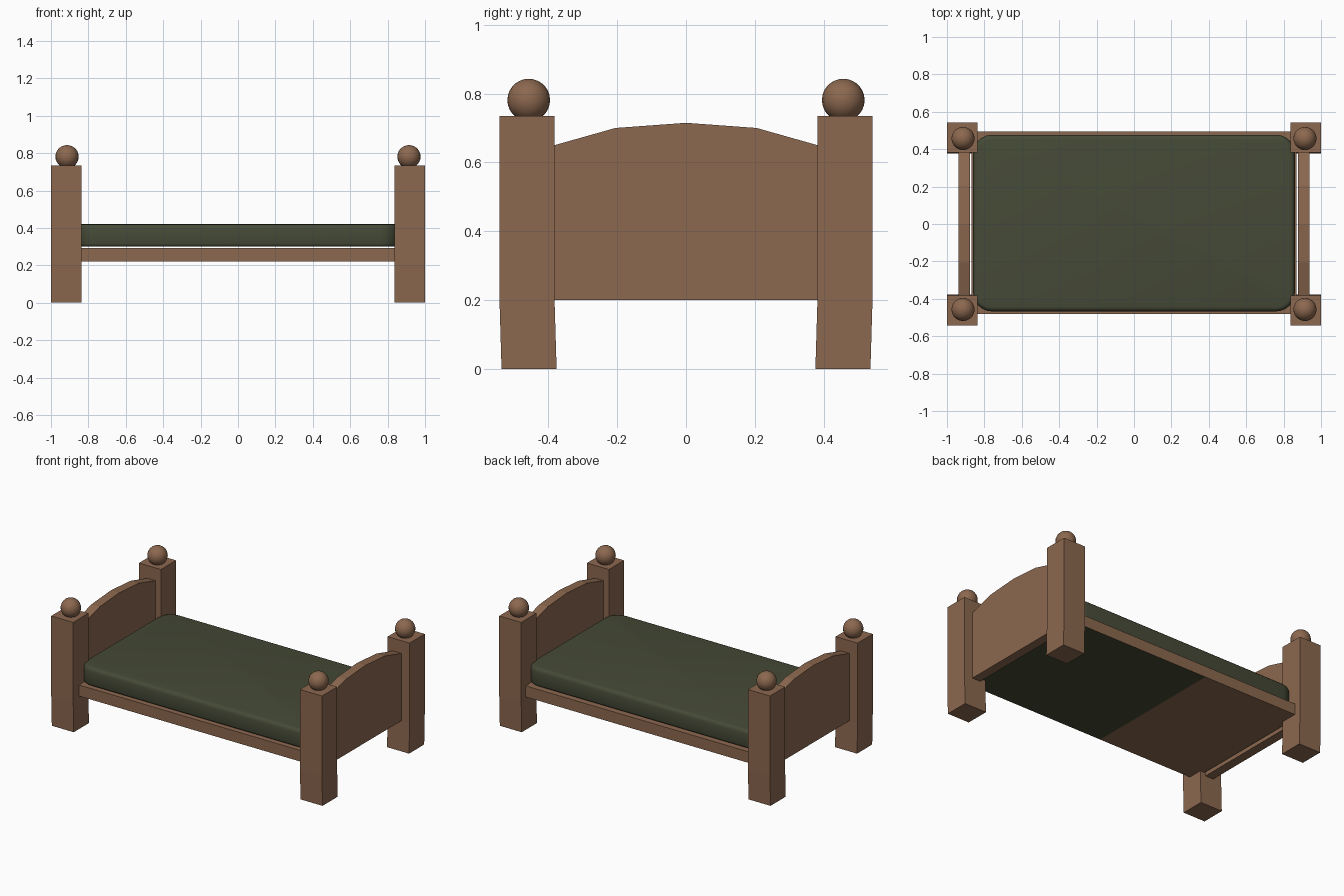
import bpy, bmesh, math

if "Cube" in bpy.data.objects:
    bpy.data.objects.remove(bpy.data.objects["Cube"])


def material(name, rgb):
    m = bpy.data.materials.new(name)
    m.diffuse_color = (*rgb, 1)
    m.use_nodes = True
    m.node_tree.nodes["Principled BSDF"].inputs["Base Color"].default_value = m.diffuse_color
    return m


wood = material("brown wood", (0.262, 0.138, 0.078))
cloth = material("dark green cloth", (0.060, 0.068, 0.037))


def finish(bm, name, *mats):
    bmesh.ops.recalc_face_normals(bm, faces=bm.faces)
    me = bpy.data.meshes.new(name)
    bm.to_mesh(me)
    bm.free()
    ob = bpy.data.objects.new(name, me)
    bpy.context.collection.objects.link(ob)
    for m in mats:
        me.materials.append(m)
    return ob


def loft(bm, rings):
    """Skin a stack of equal-length point rings and cap both ends."""
    loops = [[bm.verts.new(p) for p in r] for r in rings]
    n = len(loops[0])
    for a, b in zip(loops, loops[1:]):
        for i in range(n):
            bm.faces.new((a[i], a[(i + 1) % n], b[(i + 1) % n], b[i]))
    bm.faces.new(loops[0][::-1])
    bm.faces.new(loops[-1])


def smooth(ob, angle):
    bpy.ops.object.select_all(action='DESELECT')
    ob.select_set(True)
    bpy.context.view_layer.objects.active = ob
    bpy.ops.object.shade_smooth_by_angle(angle=math.radians(angle))


def rect(x0, x1, y0, y1, z):
    return [(x0, y0, z), (x1, y0, z), (x1, y1, z), (x0, y1, z)]


# Corner posts, feet leaning very slightly inward, each with a ball finial
for sx, xn in ((-1, "left"), (1, "right")):
    for sy, yn in ((-1, "front"), (1, "back")):
        bm = bmesh.new()
        rings = []
        for z, shift in ((0, 0.006), (0.2, 0), (0.735, 0)):
            cx, cy = sx * 0.918, sy * (0.462 - shift)
            rings.append(rect(cx - 0.081, cx + 0.081, cy - 0.08, cy + 0.08, z))
        loft(bm, rings)
        finish(bm, f"{yn}_{xn}_post", wood)

        bm = bmesh.new()
        bmesh.ops.create_uvsphere(bm, u_segments=20, v_segments=14, radius=0.062)
        bmesh.ops.translate(bm, verts=bm.verts, vec=(sx * 0.914, sy * 0.457, 0.781))
        smooth(finish(bm, f"{yn}_{xn}_finial", wood), 60)

# Arched end boards
arch = [(-0.40, 0.2), (0.40, 0.2), (0.40, 0.645), (0.205, 0.70),
        (0, 0.715), (-0.205, 0.70), (-0.40, 0.645)]
for s, name in ((-1, "headboard"), (1, "footboard")):
    bm = bmesh.new()
    loft(bm, [[(s * x, y, z) for y, z in arch] for x in (0.877, 0.938)])
    finish(bm, name, wood)

# Bed base slab, with the cloth showing on part of the underside
bm = bmesh.new()
x_cut = -0.14
loft(bm, [[(x, y, z) for y, z in ((-0.48, 0.22), (0.495, 0.22), (0.495, 0.294), (-0.48, 0.294))]
          for x in (-0.87, x_cut, 0.87)])
bm.normal_update()
base = finish(bm, "bed_base", wood, cloth)
for p in base.data.polygons:
    if p.normal.z < -0.9 and p.center.x > x_cut:
        p.material_index = 1

# Mattress: rounded rectangle with softened top and bottom edges


def rounded(inset, z, r=0.10, steps=6):
    pts = []
    for k, (sx, sy) in enumerate(((1, 1), (-1, 1), (-1, -1), (1, -1))):
        for i in range(steps + 1):
            a = math.pi / 2 * (k + i / steps)
            pts.append((sx * (0.86 - r) + (r - inset) * math.cos(a),
                        0.005 + sy * (0.472 - r) + (r - inset) * math.sin(a), z))
    return pts


bm = bmesh.new()
loft(bm, [rounded(i, z) for i, z in ((0.012, 0.300), (0.003, 0.306), (0, 0.316), (0, 0.396),
                                     (0.004, 0.409), (0.012, 0.417), (0.025, 0.420))])
smooth(finish(bm, "mattress", cloth), 50)
